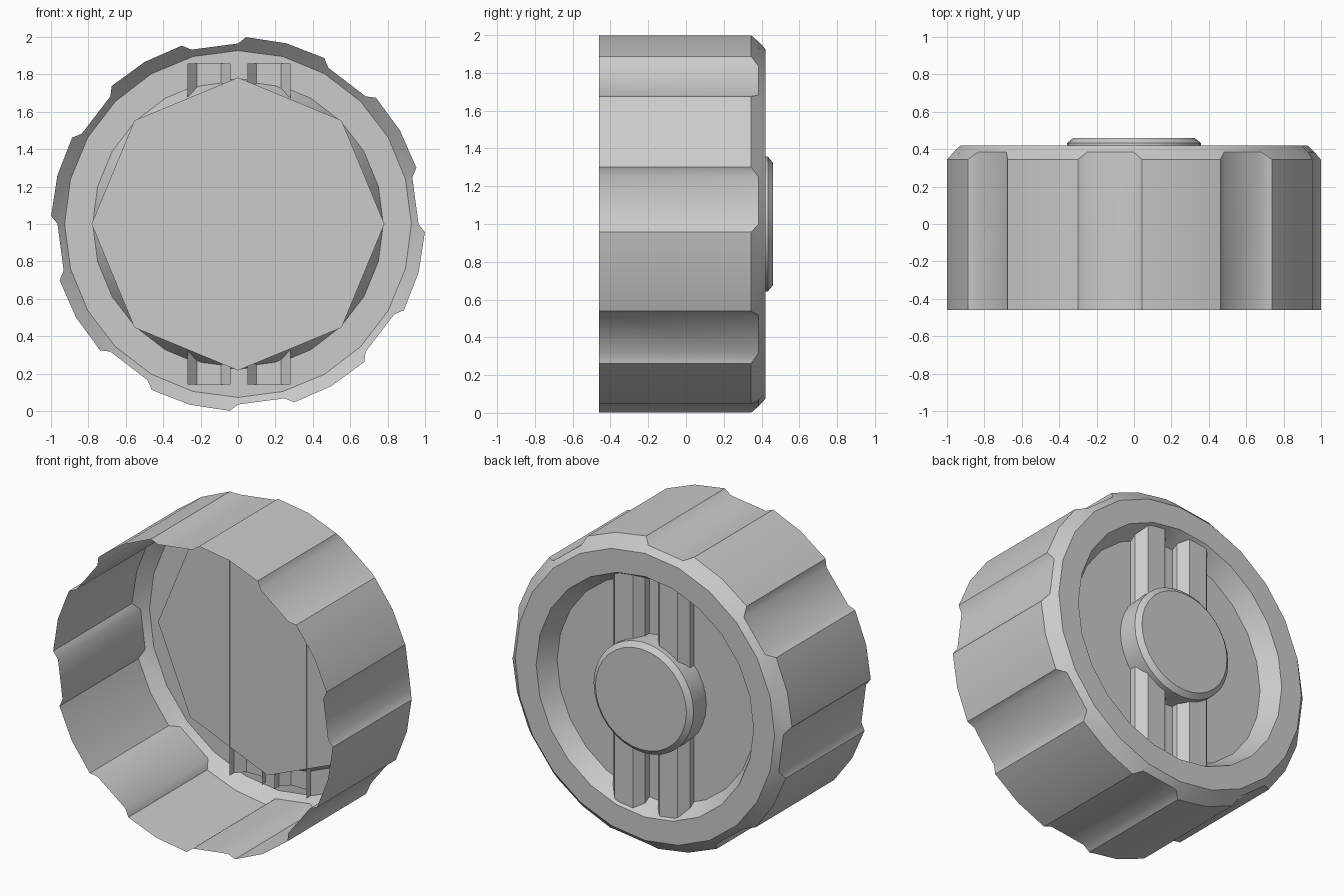
import bpy
from math import sin, cos, radians

if "Cube" in bpy.data.objects:
    bpy.data.objects.remove(bpy.data.objects["Cube"])

CENTRE_Z = 1.0
DISC_Y = 0.302


def pt(deg, r, y):
    """Point on the wheel; angle runs clockwise from the top, seen from the front."""
    t = radians(deg)
    return (r * sin(t), y, CENTRE_Z + r * cos(t))


def make(name, verts, faces, smooth=None):
    mesh = bpy.data.meshes.new(name)
    mesh.from_pydata(verts, [], faces)
    mesh.update()
    obj = bpy.data.objects.new(name, mesh)
    bpy.context.collection.objects.link(obj)
    if smooth:
        bpy.ops.object.select_all(action='DESELECT')
        obj.select_set(True)
        bpy.context.view_layer.objects.active = obj
        bpy.ops.object.shade_smooth_by_angle(angle=radians(smooth))
    return obj


def lathe(name, profile, sides, cap=False, smooth=30):
    """Revolve (radius, y) points about the axle, optionally closing the last ring."""
    verts = [pt(360 * i / sides, r, y) for r, y in profile for i in range(sides)]
    faces = []
    for k in range(len(profile) - 1):
        for i in range(sides):
            j = (i + 1) % sides
            a, b = k * sides, (k + 1) * sides
            faces.append((a + i, a + j, b + j, b + i))
    if cap:
        last = (len(profile) - 1) * sides
        faces.append(tuple(range(last, last + sides)))
    return make(name, verts, faces, smooth)


# Tyre: open shell with eight raised tread blocks and a chamfered back edge
PERIODS = 8
block = [(0, 0.965, 0.384), (2.5, 1.0, 0.345), (15, 1.0, 0.345),
         (27.5, 1.0, 0.345), (30, 0.965, 0.384)]
tread = [(45 * p + a, r, y) for p in range(PERIODS) for a, r, y in block]
n = len(tread)
m = PERIODS * 3
verts = [pt(a, r, -0.46) for a, r, y in tread]
verts += [pt(a, r, y) for a, r, y in tread]
verts += [pt(15 * i, 0.927, 0.42) for i in range(m)]
faces = [(i, (i + 1) % n, n + (i + 1) % n, n + i) for i in range(n)]
for p in range(PERIODS):
    o = [n + (5 * p + k) % n for k in range(6)]
    c = [2 * n + (3 * p + k) % m for k in range(4)]
    faces += [(o[0], o[1], o[2], c[1], c[0]),
              (o[2], o[3], o[4], c[2], c[1]),
              (o[4], o[5], c[3], c[2])]
make("tyre", verts, faces, smooth=38)

# Flat sidewall ring and the sloped lip running down to the disc
lathe("rim", [(0.927, 0.42), (0.777, 0.42), (0.71, DISC_Y)], 24)

# Eight-sided wheel disc
lathe("wheel_disc", [(0.783, DISC_Y)], 8, cap=True, smooth=None)

# Round hub with a chamfered edge
lathe("hub", [(0.357, DISC_Y), (0.357, 0.433), (0.325, 0.46)], 32, cap=True)

# Two upright ribs: bevelled section on short side walls, hollow from the front
section = [(-0.115, DISC_Y - 0.001), (-0.115, 0.345), (-0.065, 0.40),
           (0.065, 0.40), (0.115, 0.345), (0.115, DISC_Y - 0.001)]
count = len(section)
for side, x in (("left", -0.155), ("right", 0.165)):
    rib = [(x + dx, y, z) for z in (0.143, 1.857) for dx, y in section]
    make("rib_" + side, rib,
         [(k, k + count, k + count + 1, k + 1) for k in range(count - 1)])
